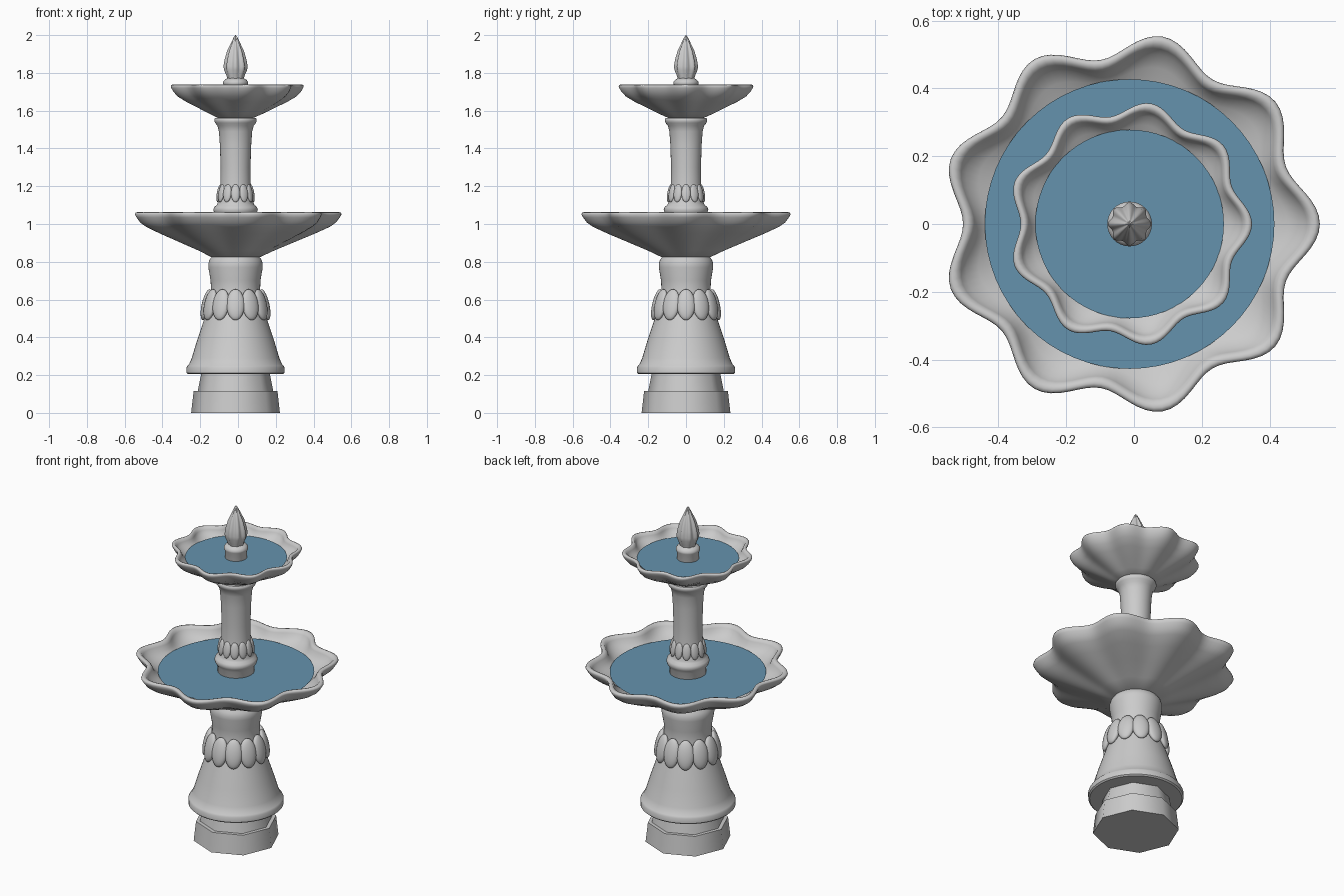
import bpy, bmesh
from math import cos, sin, pi, radians
from mathutils import Matrix

if "Cube" in bpy.data.objects:
    bpy.data.objects.remove(bpy.data.objects["Cube"])

CX = -0.013  # the fountain axis


def finish(bm, name, mat=None, angle=40):
    bmesh.ops.recalc_face_normals(bm, faces=bm.faces)
    me = bpy.data.meshes.new(name)
    bm.to_mesh(me)
    bm.free()
    ob = bpy.data.objects.new(name, me)
    ob.location.x = CX
    bpy.context.collection.objects.link(ob)
    if mat:
        me.materials.append(mat)
    bpy.ops.object.select_all(action='DESELECT')
    ob.select_set(True)
    bpy.context.view_layer.objects.active = ob
    bpy.ops.object.shade_smooth_by_angle(angle=radians(angle))
    return ob


def lathe(name, profile, segs=48, lobes=0, angle=40):
    """Revolve (radius, z[, lobe depth]) points and cap both ends."""
    bm = bmesh.new()
    rings = []
    for r, z, *amp in profile:
        a = amp[0] if amp else 0
        ring = []
        for i in range(segs):
            t = 2 * pi * i / segs
            rr = r + a * cos(lobes * t)
            ring.append(bm.verts.new((rr * cos(t), rr * sin(t), z)))
        rings.append(ring)
    for a, b in zip(rings, rings[1:]):
        for i in range(segs):
            j = (i + 1) % segs
            bm.faces.new((a[i], a[j], b[j], b[i]))
    bm.faces.new(rings[0])
    bm.faces.new(rings[-1])
    return finish(bm, name, angle=angle)


def leaf_ring(name, count, radius, z, width, thick, height, tilt):
    """Ring of oval leaves flaring outwards at the bottom."""
    bm = bmesh.new()
    for i in range(count):
        m = (Matrix.Rotation(2 * pi * (i / count), 4, 'Z')
             @ Matrix.Translation((radius, 0, z))
             @ Matrix.Rotation(radians(-tilt), 4, 'Y')
             @ Matrix.Diagonal((thick, width, height, 1)))
        bmesh.ops.create_uvsphere(bm, u_segments=20, v_segments=14, radius=1, matrix=m)
    return finish(bm, name)


def water(name, radius, z):
    bm = bmesh.new()
    bmesh.ops.create_circle(bm, cap_ends=True, segments=64, radius=radius,
                            matrix=Matrix.Translation((0, 0, z)))
    return finish(bm, name, blue)


blue = bpy.data.materials.new("water_blue")
blue.diffuse_color = (0.13, 0.29, 0.42, 1)
blue.use_nodes = True
blue.node_tree.nodes["Principled BSDF"].inputs["Base Color"].default_value = blue.diffuse_color

# Octagonal plinth
lathe("plinth", [(.235, 0), (.222, .115), (.2, .115), (.18, .215)], segs=8, angle=50)

# Bell-shaped lower pedestal
lathe("lower_pedestal", [(.252, .205), (.26, .212), (.26, .24), (.254, .25), (.246, .258),
                         (.232, .29), (.205, .38), (.165, .5), (.14, .58), (.13, .65),
                         (.132, .7), (.144, .77), (.144, .79), (.138, .81), (.125, .828)])
leaf_ring("lower_leaves", 12, .155, .573, .048, .024, .084, 13)

# Scalloped bowls: outside, rolled lip, then inside
lathe("lower_bowl", [(.13, .825, 0), (.2, .86, .006), (.3, .905, .014), (.4, .95, .022),
                     (.47, .985, .029), (.5, 1.008, .032), (.518, 1.035, .034),
                     (.526, 1.05, .035), (.523, 1.06, .035), (.513, 1.063, .035),
                     (.5, 1.06, .034), (.49, 1.045, .033), (.477, 1.02, .03),
                     (.445, .998, .022), (.4, .975, .012), (.2, .89, .004), (.1, .86, 0)],
      segs=144, lobes=9, angle=60)
lathe("upper_bowl", [(.09, 1.56, 0), (.14, 1.583, .003), (.2, 1.615, .008), (.26, 1.646, .013),
                     (.305, 1.675, .017), (.327, 1.7, .019), (.338, 1.72, .02),
                     (.341, 1.73, .02), (.338, 1.736, .02), (.33, 1.738, .02),
                     (.321, 1.735, .019), (.314, 1.72, .018), (.305, 1.703, .016),
                     (.285, 1.688, .01), (.25, 1.665, .005), (.15, 1.615, .002), (.07, 1.59, 0)],
      segs=144, lobes=9, angle=60)
water("lower_water", .427, 1.005)
water("upper_water", .278, 1.69)

# Upper column with its own leaves
lathe("upper_column", [(.1, .86), (.1, 1.04), (.113, 1.06), (.118, 1.075), (.113, 1.09),
                       (.1, 1.1), (.095, 1.11), (.086, 1.15), (.08, 1.22), (.079, 1.3),
                       (.083, 1.42), (.088, 1.49), (.096, 1.52), (.108, 1.535),
                       (.112, 1.545), (.112, 1.555), (.107, 1.562)])
leaf_ring("upper_leaves", 12, .087, 1.163, .024, .012, .048, 10)

# Finial: round foot and ridged bud
lathe("finial_foot", [(.06, 1.59), (.06, 1.73), (.066, 1.742), (.066, 1.752),
                      (.058, 1.763), (.042, 1.772)], segs=32)
lathe("finial_bud", [(.04, 1.76, .001), (.046, 1.785, .002), (.057, 1.815, .004),
                     (.059, 1.835, .005), (.053, 1.87, .005), (.041, 1.915, .004),
                     (.024, 1.955, .002), (.008, 1.99, .001), (.001, 2.0, 0)],
      segs=64, lobes=8, angle=60)
